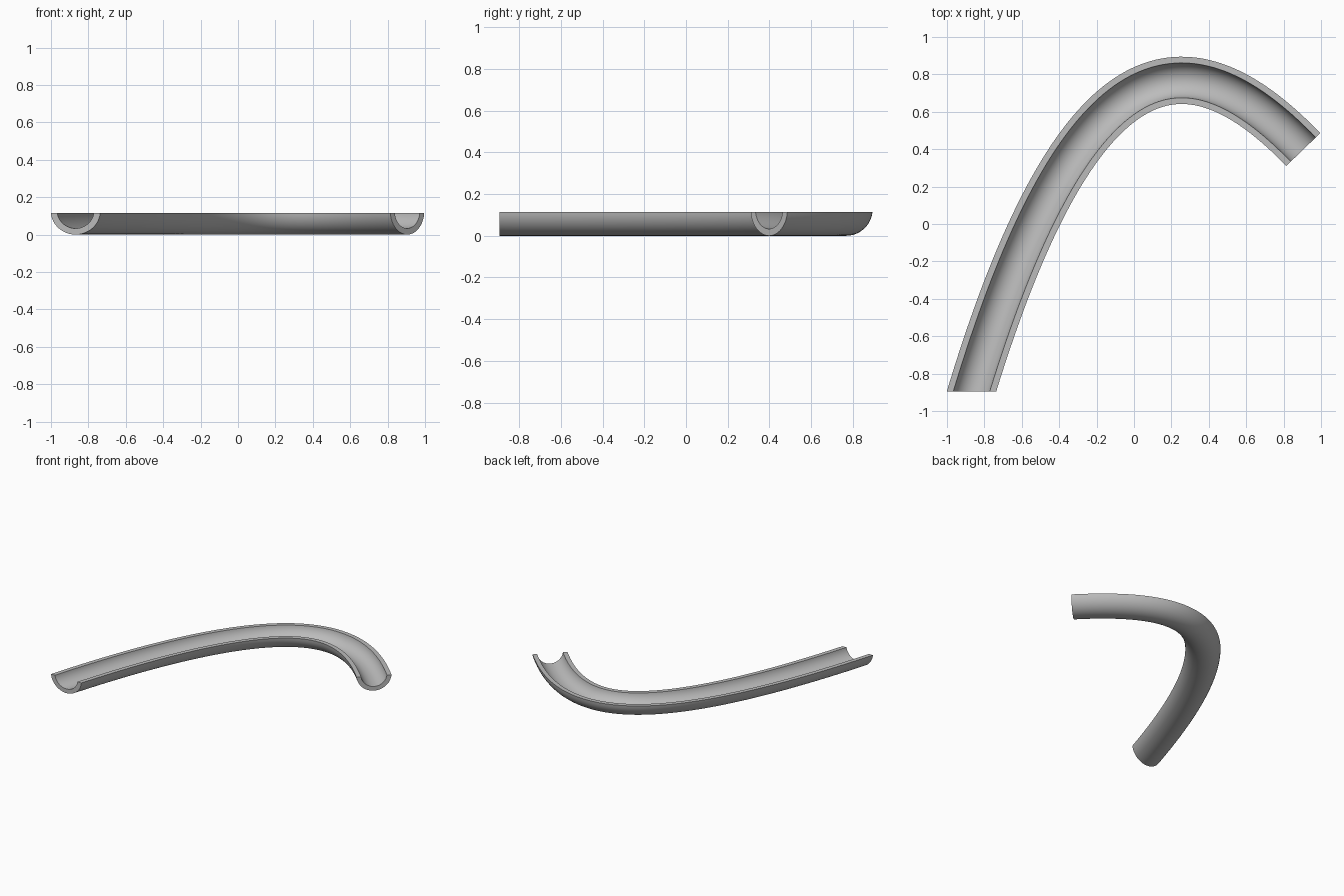
import bpy, bmesh, math
from mathutils import Vector

if "Cube" in bpy.data.objects:
    bpy.data.objects.remove(bpy.data.objects["Cube"], do_unlink=True)

OUTER, INNER, RIM = 0.127, 0.094, 0.115   # radii and rim height
FRONT = -0.895                            # flat front end
APEX_X, APEX_Y = 0.255, 0.768
START_X, END_X = -0.867, 0.905
STEPS, ARC = 72, 24

# Plain grey material
grey = bpy.data.materials.new("grey")
grey.use_nodes = True
colour = (0.5, 0.5, 0.5, 1)
grey.diffuse_color = colour
grey.node_tree.nodes["Principled BSDF"].inputs["Base Color"].default_value = colour


def path(x):
    """Point on the bend and its outward normal."""
    u = x - APEX_X
    k, c = 1.037, 0.249
    slope = -2 * k * u + 3 * c * u * u
    point = Vector((x, APEX_Y - k * u * u + c * u ** 3, 0))
    return point, Vector((-slope, 1, 0)).normalized()


def arc(radius, reverse=False):
    """Open-topped arc as (offset, height) pairs, rim to rim."""
    half = math.acos((OUTER - RIM) / radius)
    angles = [-half + 2 * half * i / ARC for i in range(ARC + 1)]
    pts = [(radius * math.sin(a), OUTER - radius * math.cos(a)) for a in angles]
    return pts[::-1] if reverse else pts


# Sweep the channel section along the bend
section = arc(OUTER) + arc(INNER, True)
bm = bmesh.new()
rings = []
first = START_X - 0.05
for i in range(STEPS + 1):
    p, n = path(first + (END_X - first) * i / STEPS)
    rings.append([bm.verts.new(p + n * w + Vector((0, 0, h))) for w, h in section])
count = len(section)
for a, b in zip(rings, rings[1:]):
    for j in range(count):
        k = (j + 1) % count
        bm.faces.new((a[j], a[k], b[k], b[j]))


def cap(loop):
    """Close an end with quads between the outer and inner arcs."""
    for j in range(ARC):
        bm.faces.new((loop[j], loop[j + 1], loop[count - 2 - j], loop[count - 1 - j]))


cap(rings[0])
cap(rings[-1])

# Trim the front end square and close it
cut = bmesh.ops.bisect_plane(bm, geom=bm.verts[:] + bm.edges[:] + bm.faces[:],
                             plane_co=(0, FRONT, 0), plane_no=(0, -1, 0),
                             clear_outer=True)
edges = [e for e in cut["geom_cut"] if isinstance(e, bmesh.types.BMEdge)]
bmesh.ops.holes_fill(bm, edges=edges, sides=0)
bmesh.ops.recalc_face_normals(bm, faces=bm.faces[:])

mesh = bpy.data.meshes.new("curved_channel")
bm.to_mesh(mesh)
bm.free()
mesh.materials.append(grey)
channel = bpy.data.objects.new("curved_channel", mesh)
bpy.context.collection.objects.link(channel)
bpy.context.view_layer.objects.active = channel
channel.select_set(True)
bpy.ops.object.shade_smooth_by_angle(angle=math.radians(35))
